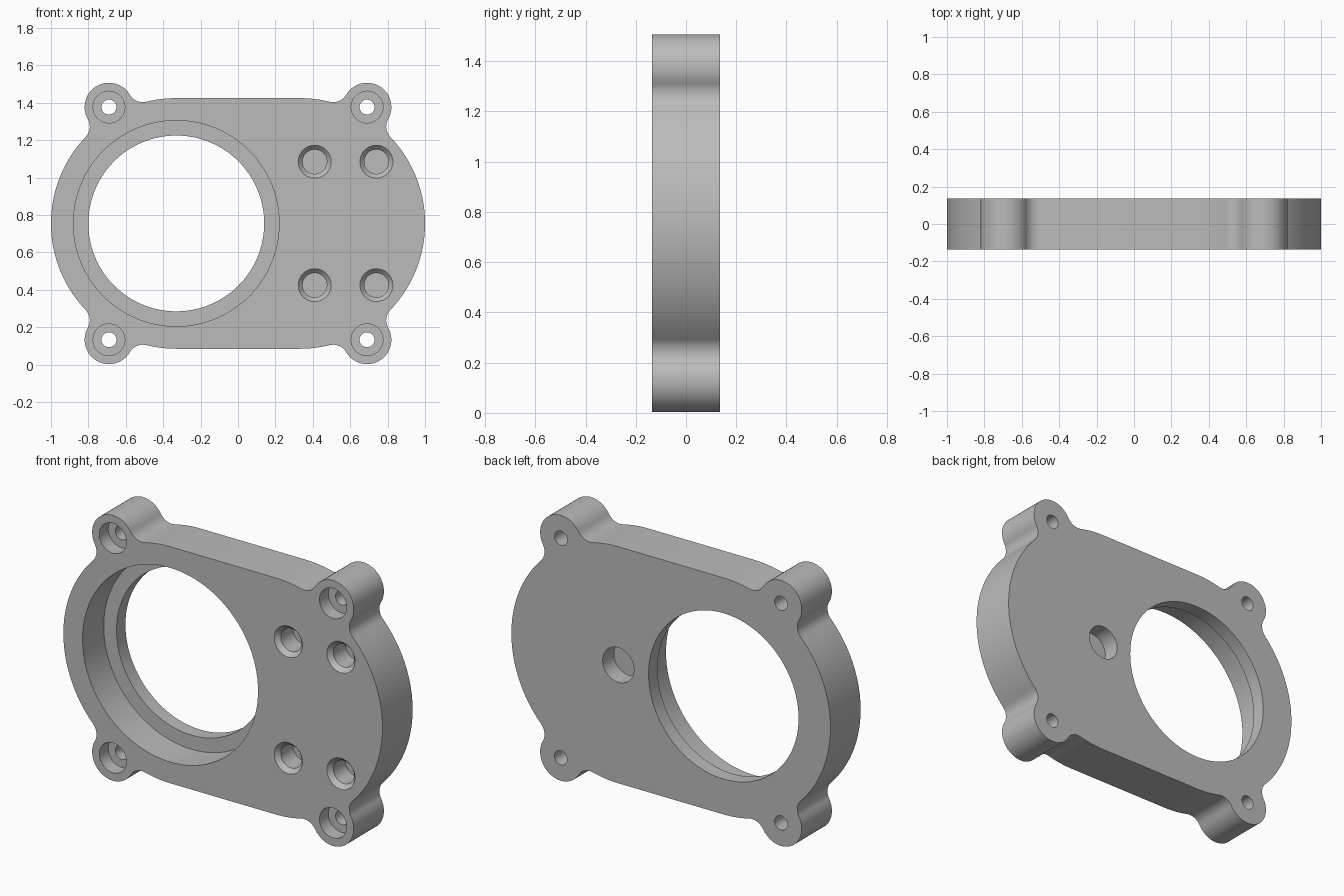
import bpy, bmesh, math
from mathutils import Vector

cube = bpy.data.objects.get("Cube")
if cube:
    bpy.data.objects.remove(cube, do_unlink=True)

HALF = 0.135            # half the plate thickness
MID = 0.755             # height of the plate centre
END, END_R = 0.33, 0.67       # rounded ends of the plate
LUG, LUG_R = Vector((0.69, 0.622)), 0.13
FILLET = 0.08

grey = bpy.data.materials.new("light grey metal")
grey.use_nodes = True
colour = (0.5, 0.5, 0.5, 1)
grey.diffuse_color = colour
grey.node_tree.nodes["Principled BSDF"].inputs["Base Color"].default_value = colour


def make_object(name, bm):
    bmesh.ops.recalc_face_normals(bm, faces=bm.faces)
    mesh = bpy.data.meshes.new(name)
    bm.to_mesh(mesh)
    bm.free()
    mesh.materials.append(grey)
    obj = bpy.data.objects.new(name, mesh)
    bpy.context.collection.objects.link(obj)
    return obj


def heading(a, b):
    return math.atan2(b.y - a.y, b.x - a.x)


def arc(centre, radius, start, end, turn, steps):
    """Points from start to end angle; turn is 1 or -1."""
    sweep = turn * ((turn * (end - start)) % math.tau)
    return [centre + radius * Vector((math.cos(a), math.sin(a)))
            for a in (start + sweep * i / steps for i in range(steps + 1))]


def quarter_outline():
    c = Vector((END, 0))
    to_lug, gap = heading(c, LUG), (LUG - c).length
    reach, near = END_R + FILLET, LUG_R + FILLET
    spread = math.acos((reach**2 + gap**2 - near**2) / (2 * reach * gap))
    low, high = to_lug - spread, to_lug + spread
    f_low, f_high = (c + reach * Vector((math.cos(a), math.sin(a))) for a in (low, high))
    pts = arc(c, END_R, 0, low, 1, 24)
    pts += arc(f_low, FILLET, heading(f_low, c), heading(f_low, LUG), -1, 12)[1:]
    pts += arc(LUG, LUG_R, heading(LUG, f_low), heading(LUG, f_high), 1, 28)[1:]
    pts += arc(f_high, FILLET, heading(f_high, LUG), heading(f_high, c), -1, 12)[1:]
    pts += arc(c, END_R, high, math.pi / 2, 1, 8)[1:]
    return pts


def add_drill(bm, x, z, profile, sides=48):
    """Turned solid along y from (radius, y) steps."""
    rings = []
    for radius, y in profile:
        rings.append([bm.verts.new((x + radius * math.cos(math.tau * i / sides), y,
                                    z + radius * math.sin(math.tau * i / sides)))
                      for i in range(sides)])
    for a, b in zip(rings, rings[1:]):
        for i in range(sides):
            j = (i + 1) % sides
            bm.faces.new((a[i], a[j], b[j], b[i]))
    bm.faces.new(rings[0])
    bm.faces.new(rings[-1])


# Plate with four lugs: mirrored quarter outline, extruded
q = quarter_outline()
outline = [(p.x, p.y) for p in q]
outline += [(-p.x, p.y) for p in reversed(q)]
outline += [(-p.x, -p.y) for p in q[1:]]
outline += [(p.x, -p.y) for p in reversed(q[1:])]
bm = bmesh.new()
face = bm.faces.new([bm.verts.new((x, -HALF, MID + z)) for x, z in outline])
side = bmesh.ops.extrude_face_region(bm, geom=[face])["geom"]
bmesh.ops.translate(bm, vec=(0, 2 * HALF, 0),
                    verts=[v for v in side if isinstance(v, bmesh.types.BMVert)])
plate = make_object("mounting_plate", bm)

# Holes
OUT = HALF + 0.05
bm = bmesh.new()
# large stepped bore
step = -HALF + 0.19
add_drill(bm, -END, MID, [(0.55, -OUT), (0.55, step), (0.47, step), (0.47, OUT)], 128)
# counterbored lug holes
step = -HALF + 0.08
for sx in (-1, 1):
    for sz in (-1, 1):
        add_drill(bm, sx * LUG.x, MID + sz * LUG.y,
                  [(0.085, -OUT), (0.085, step), (0.04, step), (0.04, OUT)])
# chamfered blind holes
for x in (0.41, 0.74):
    for sz in (-1, 1):
        add_drill(bm, x, MID + sz * 0.33,
                  [(0.088, -OUT), (0.088, -HALF), (0.065, -HALF + 0.025), (0.065, 0)])
# blind pocket in the back
add_drill(bm, END, MID, [(0.098, HALF - 0.1), (0.098, OUT)])
cutter = make_object("hole_cutter", bm)
cutter.hide_render = True

cut = plate.modifiers.new("holes", "BOOLEAN")
cut.operation = "DIFFERENCE"
cut.solver = "EXACT"
cut.object = cutter
bpy.ops.object.select_all(action="DESELECT")
plate.select_set(True)
bpy.context.view_layer.objects.active = plate
bpy.ops.object.modifier_apply(modifier=cut.name)
bpy.data.objects.remove(cutter, do_unlink=True)
bpy.ops.object.shade_smooth_by_angle(angle=math.radians(30))
